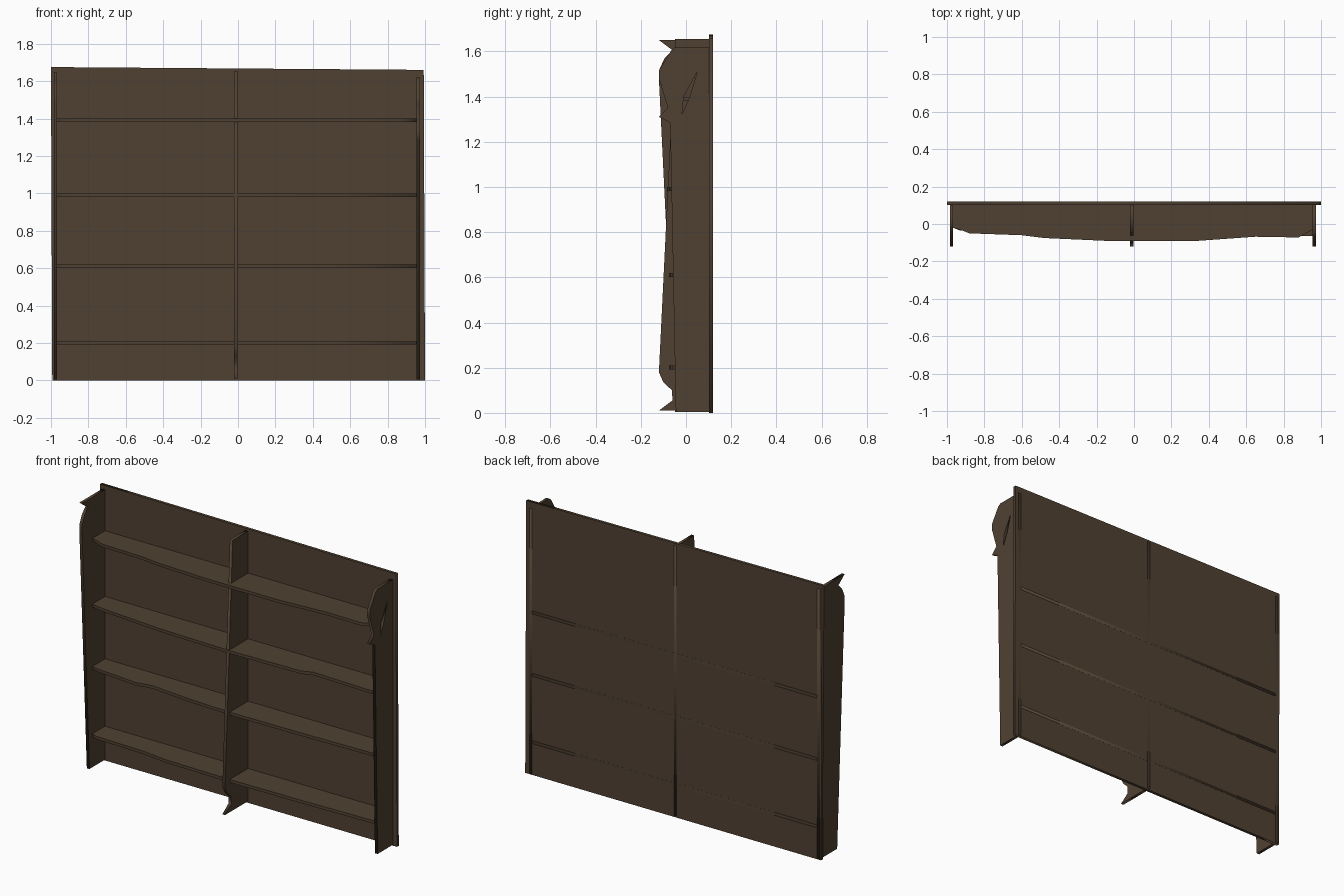
import bpy
from mathutils import Matrix

cube = bpy.data.objects.get("Cube")
if cube:
    bpy.data.objects.remove(cube, do_unlink=True)

wood = bpy.data.materials.new("dark brown wood")
wood.use_nodes = True
colour = (0.080, 0.053, 0.032, 1)
wood.diffuse_color = colour
wood.node_tree.nodes["Principled BSDF"].inputs["Base Color"].default_value = colour

# Axis mapping for each cutting plane: columns are outline u, outline v, thickness
PLANES = {
    "yz": Matrix(((0, 0, 1), (1, 0, 0), (0, 1, 0))),
    "xz": Matrix(((1, 0, 0), (0, 0, -1), (0, 1, 0))),
    "xy": Matrix.Identity(3),
}


def board(name, plane, offset, thickness, *outlines):
    """Flat board cut from closed outlines; any outline after the first is a hole."""
    curve = bpy.data.curves.new(name + "_outline", "CURVE")
    curve.dimensions = "2D"
    curve.fill_mode = "BOTH"
    curve.extrude = thickness / 2
    for points in outlines:
        spline = curve.splines.new("POLY")
        spline.points.add(len(points) - 1)
        for p, (u, v) in zip(spline.points, points):
            p.co = (u, v, 0, 1)
        spline.use_cyclic_u = True
    helper = bpy.data.objects.new(name + "_outline", curve)
    bpy.context.collection.objects.link(helper)
    graph = bpy.context.evaluated_depsgraph_get()
    mesh = bpy.data.meshes.new_from_object(helper.evaluated_get(graph))
    bpy.data.objects.remove(helper, do_unlink=True)
    m = PLANES[plane]
    mesh.transform(Matrix.Translation(m @ offset_vector(offset)) @ m.to_4x4())
    mesh.materials.clear()
    mesh.materials.append(wood)
    mesh.name = name
    obj = bpy.data.objects.new(name, mesh)
    bpy.context.collection.objects.link(obj)
    return obj


def offset_vector(w):
    return Matrix.Identity(3).col[2] * w


BACK = 0.1195

# Back panel, slightly out of square
board("back_panel", "xz", -0.11, 0.018,
      [(-0.993, 0), (1, 0), (0.993, 1.66), (-1, 1.675)])

# Left upright with a broken spike at the top
board("left_upright", "yz", -0.976, 0.018,
      [(BACK, 0.005), (-0.048, 0.005), (-0.12, 1.48), (-0.12, 1.515),
       (-0.095, 1.57), (-0.06, 1.605), (-0.12, 1.65), (BACK, 1.65)])

# Centre upright with a broken spike at the bottom
board("centre_upright", "yz", -0.012, 0.018,
      [(BACK, 0.01), (-0.12, 0.01), (-0.06, 0.055), (-0.062, 0.10),
       (-0.10, 0.135), (-0.12, 0.18), (-0.048, 1.655), (BACK, 1.655)])

# Right upright with a splintered bulge and a slit through it
board("right_upright", "yz", 0.963, 0.018,
      [(BACK, 0.005), (-0.045, 0.005), (-0.07, 1.285), (-0.12, 1.31),
       (-0.08, 1.35), (-0.12, 1.48), (-0.12, 1.515), (-0.065, 1.605),
       (-0.045, 1.62), (BACK, 1.62)],
      [(0.05, 1.51), (-0.01, 1.40), (-0.018, 1.32), (0.017, 1.40)])

# Shelves with worn front edges, listed from the left end to the right end
SHELF_EDGES = {
    0.20: [(-0.967, -0.02), (-0.93, -0.035), (-0.6, -0.045), (-0.45, -0.065),
           (0, -0.075), (0.5, -0.07), (0.954, -0.06)],
    0.61: [(-0.967, -0.02), (-0.92, -0.03), (-0.65, -0.055), (-0.55, -0.035),
           (-0.3, -0.06), (0, -0.075), (0.5, -0.07), (0.954, -0.06)],
    0.99: [(-0.967, -0.02), (-0.9, -0.035), (-0.48, -0.07), (0, -0.085),
           (0.48, -0.075), (0.54, -0.05), (0.954, -0.065)],
    1.39: [(-0.967, -0.02), (-0.93, -0.03), (-0.88, -0.05), (-0.6, -0.06),
           (-0.48, -0.075), (-0.15, -0.09), (0.34, -0.09), (0.65, -0.068),
           (0.88, -0.072), (0.954, -0.03)],
}
for level, (z, edge) in enumerate(SHELF_EDGES.items(), 1):
    back = 0.11 if level == len(SHELF_EDGES) else BACK
    board(f"shelf_{level}", "xy", z, 0.018,
          edge + [(0.954, back), (-0.967, back)])
